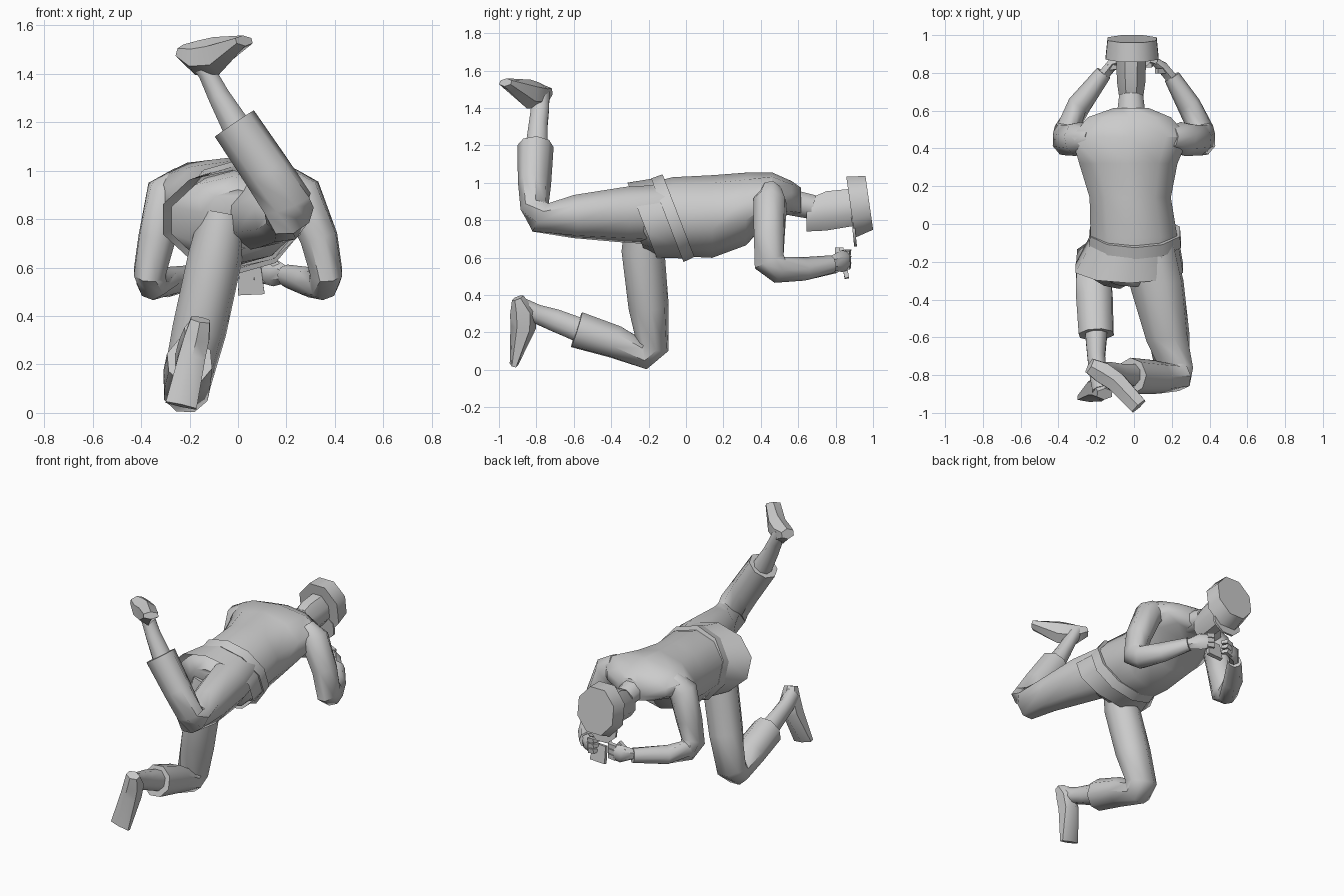
import bpy, bmesh, math
from mathutils import Vector

grey = bpy.data.materials.new("plain grey")
grey.diffuse_color = (0.6, 0.6, 0.6, 1)


def tube(name, pts, up=(0, 0, 1), axis=None, n=8, caps=True, turn=0.5):
    """Loft rings (x, y, z, half width, half height along 'up') into one limb-like part."""
    bm = bmesh.new()
    c = [Vector(p[:3]) for p in pts]
    rings = []
    for i, p in enumerate(pts):
        if axis:
            t = Vector(axis).normalized()
        else:
            t = Vector()
            if i > 0:
                t += (c[i] - c[i - 1]).normalized()
            if i < len(c) - 1:
                t += (c[i + 1] - c[i]).normalized()
            t.normalize()
        side = t.cross(Vector(up)).normalized()
        v = side.cross(t)
        s = 1 / math.cos(math.pi / n) if turn == 0.5 else 1.03
        ring = []
        for k in range(n):
            a = 2 * math.pi * (k + turn) / n
            ring.append(bm.verts.new(c[i] + side * p[3] * s * math.cos(a) + v * p[4] * s * math.sin(a)))
        rings.append(ring)
    for a, b in zip(rings, rings[1:]):
        for k in range(n):
            bm.faces.new((a[k], a[(k + 1) % n], b[(k + 1) % n], b[k]))
    if caps:
        bm.faces.new(rings[0])
        bm.faces.new(rings[-1])
    bmesh.ops.recalc_face_normals(bm, faces=bm.faces)
    me = bpy.data.meshes.new(name)
    bm.to_mesh(me)
    bm.free()
    me.materials.append(grey)
    ob = bpy.data.objects.new(name, me)
    bpy.context.collection.objects.link(ob)
    bpy.ops.object.select_all(action='DESELECT')
    ob.select_set(True)
    bpy.context.view_layer.objects.active = ob
    bpy.ops.object.shade_smooth_by_angle(angle=math.radians(50))
    return ob


# Torso, belt and tunic skirt
tilt = (0, 0.93, 0.36)
tube("torso", [(0, -0.24, 0.83, 0.19, 0.15), (0, -0.07, 0.82, 0.23, 0.2),
               (-0.02, 0.14, 0.82, 0.215, 0.21), (-0.03, 0.32, 0.86, 0.26, 0.185),
               (-0.02, 0.46, 0.935, 0.31, 0.115), (-0.025, 0.565, 0.92, 0.22, 0.085),
               (-0.015, 0.615, 0.9, 0.09, 0.07)], axis=(0, 1, 0), n=10)
tube("belt", [(0.005, -0.1, 0.8, 0.243, 0.228), (0.005, -0.04, 0.825, 0.238, 0.225)], axis=tilt, n=10)
tube("tunic_skirt", [(0, -0.09, 0.81, 0.235, 0.218), (-0.025, -0.235, 0.80, 0.285, 0.205)],
     axis=tilt, n=10, caps=False)
tube("hips", [(0, -0.1, 0.81, 0.22, 0.2), (-0.02, -0.22, 0.795, 0.255, 0.185),
              (0.0, -0.28, 0.785, 0.15, 0.14)], axis=tilt, n=10)

# Head, face down, with a flat-topped cap
tube("neck", [(-0.015, 0.54, 0.9, 0.08, 0.07), (-0.015, 0.68, 0.87, 0.063, 0.065)])
tube("head", [(-0.015, 0.645, 0.825, 0.06, 0.085), (-0.015, 0.75, 0.85, 0.075, 0.105),
              (-0.015, 0.9, 0.87, 0.08, 0.1)], axis=(0, 1, 0))
tube("cap", [(-0.01, 0.88, 0.87, 0.14, 0.165), (-0.01, 0.98, 0.893, 0.13, 0.145)],
     axis=(0, 0.985, 0.14))
tube("cap_visor", [(-0.01, 0.89, 0.75, 0.1, 0.09), (-0.01, 0.905, 0.75, 0.1, 0.09)],
     axis=(0, 0.985, 0.1))

# Arms: shoulder down to elbow, forearm forward to hands in front of the face
for s, word, sx, wx, wy in ((-1, "left", -0.28, -0.16, 0.8), (1, "right", 0.245, 0.2, 0.78)):
    tube(word + "_arm", [(sx * 0.78, 0.46, 0.95, 0.07, 0.055), (sx + s * 0.015, 0.45, 0.9, 0.085, 0.085),
                         (s * 0.335, 0.445, 0.72, 0.075, 0.08), (s * 0.365, 0.445, 0.58, 0.065, 0.085),
                         (s * 0.355, 0.5, 0.535, 0.06, 0.07),
                         (s * 0.29, 0.63, 0.54, 0.058, 0.058), (wx, wy, 0.565, 0.045, 0.04)], up=(0, 1, 0.3))
    tube(word + "_hand", [(wx, wy - 0.01, 0.57, 0.03, 0.03), (wx - s * 0.05, wy + 0.05, 0.58, 0.03, 0.05),
                          (wx - s * 0.09, 0.86, 0.585, 0.022, 0.045)], n=6)
    for i in range(3):  # curled fingers
        z = 0.55 + 0.035 * i
        tube("%s_finger_%d" % (word, i + 1),
             [(wx - s * 0.08, 0.86, z, 0.014, 0.015), (wx - s * 0.12, 0.87, z + 0.01, 0.014, 0.015),
              (wx - s * 0.14, 0.84, z + 0.01, 0.009, 0.01)], n=4)
    tube(word + "_thumb", [(wx - s * 0.03, wy + 0.03, 0.6, 0.015, 0.015),
                           (wx - s * 0.08, wy + 0.03, 0.645, 0.012, 0.012)], up=(0, 1, 0), n=4)
tube("held_card", [(0.05, 0.84, 0.6, 0.045, 0.012), (0.055, 0.86, 0.49, 0.055, 0.012)],
     up=(0, 1, 0), n=4)

# Raised leg: thigh back, shin up, bare lower shank and boot
tube("raised_trouser_leg", [(0.07, -0.12, 0.83, 0.13, 0.16), (0.125, -0.33, 0.83, 0.13, 0.145),
                            (0.18, -0.6, 0.82, 0.11, 0.11), (0.215, -0.78, 0.815, 0.075, 0.1),
                            (0.205, -0.81, 0.865, 0.07, 0.1),
                            (0.12, -0.81, 0.995, 0.08, 0.095), (-0.015, -0.805, 1.195, 0.09, 0.09)],
     up=(0.6, -0.3, 0.7))
tube("raised_shank", [(0.0, -0.8, 1.17, 0.06, 0.06), (-0.08, -0.79, 1.31, 0.045, 0.05),
                      (-0.125, -0.78, 1.4, 0.038, 0.048), (-0.17, -0.78, 1.48, 0.045, 0.05)], up=(0, 1, 0))
tube("raised_boot", [(-0.235, -0.75, 1.49, 0.04, 0.028), (-0.17, -0.785, 1.467, 0.055, 0.062),
                     (-0.09, -0.84, 1.475, 0.052, 0.068), (0.025, -0.965, 1.537, 0.045, 0.02)], n=6)

# Kneeling leg: thigh down, shin back, shank and boot with toe on the ground
tube("kneeling_trouser_leg", [(-0.06, -0.22, 0.82, 0.09, 0.1), (-0.095, -0.23, 0.64, 0.105, 0.108),
                              (-0.16, -0.2, 0.34, 0.105, 0.1), (-0.21, -0.18, 0.13, 0.095, 0.088),
                              (-0.215, -0.225, 0.085, 0.09, 0.082),
                              (-0.21, -0.38, 0.15, 0.095, 0.085), (-0.2, -0.585, 0.215, 0.09, 0.095)],
     up=(0, 0.7, -0.7))
tube("kneeling_shank", [(-0.2, -0.56, 0.21, 0.06, 0.065), (-0.2, -0.7, 0.265, 0.047, 0.06),
                        (-0.19, -0.8, 0.3, 0.045, 0.05), (-0.175, -0.88, 0.335, 0.045, 0.05)])
tube("kneeling_boot", [(-0.155, -0.9, 0.385, 0.04, 0.028), (-0.17, -0.87, 0.31, 0.052, 0.062),
                       (-0.19, -0.87, 0.23, 0.055, 0.06), (-0.235, -0.92, 0.03, 0.065, 0.02)],
     up=(0, 1, 0), n=6)
